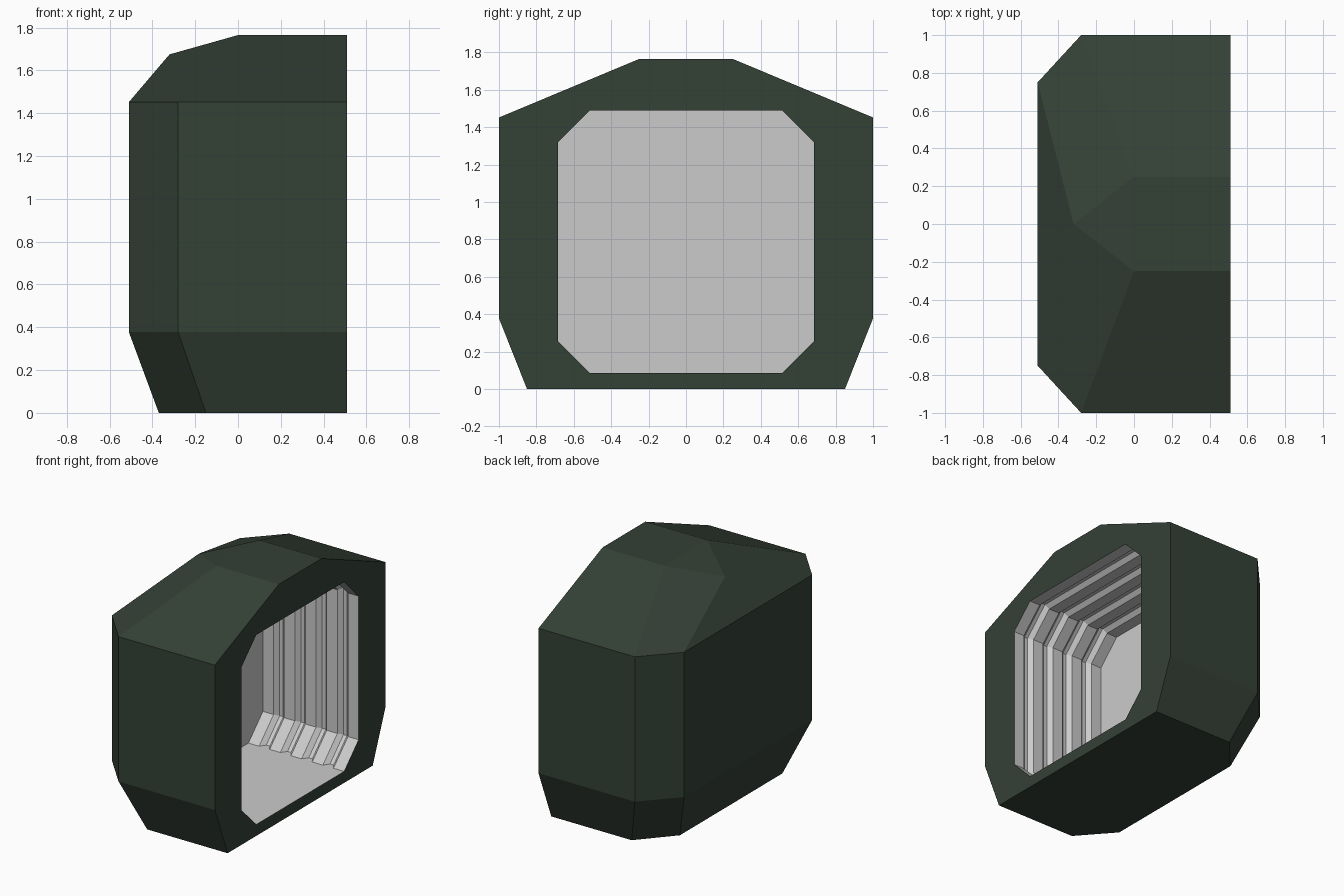
import bpy, bmesh

if "Cube" in bpy.data.objects:
    bpy.data.objects.remove(bpy.data.objects["Cube"])


def make_object(name, bm):
    bmesh.ops.remove_doubles(bm, verts=bm.verts, dist=1e-5)
    bmesh.ops.recalc_face_normals(bm, faces=bm.faces)
    mesh = bpy.data.meshes.new(name)
    bm.to_mesh(mesh)
    bm.free()
    obj = bpy.data.objects.new(name, mesh)
    bpy.context.collection.objects.link(obj)
    return obj


def bridge(bm, a, b, closed=True):
    n = len(a)
    for i in range(n if closed else n - 1):
        j = (i + 1) % n
        bm.faces.new((a[i], a[j], b[j], b[i]))


def mirrored(half):
    # closed loop in y from the +y half
    return half + [(-y, z) for y, z in reversed(half)]


FRONT = 0.51      # plane of the opening
BACK = -0.275     # inner end wall
FLOOR = 0.085


def opening(d):
    # octagonal section pushed out by d, with the floor kept level
    k = 0.414 * d
    return mirrored([(0.515 + 1.414 * d, FLOOR), (0.685 + d, 0.255 - k),
                     (0.685 + d, 1.32 + k), (0.515 + k, 1.49 + d)])


# Outer shell: base, waist and eave rings, then the faceted roof
bm = bmesh.new()


def plan_ring(side, cham_x, cham_y, back, z):
    half = [(FRONT, side), (cham_x, side), (back, cham_y)]
    pts = half + [(x, -y) for x, y in reversed(half)]
    return [bm.verts.new((x, y, z)) for x, y in pts]


base = plan_ring(0.85, -0.15, 0.60, -0.37, 0.0)
waist = plan_ring(1.0, -0.28, 0.75, -0.51, 0.378)
eave = plan_ring(1.0, -0.28, 0.75, -0.51, 1.452)
bm.faces.new(base)
bridge(bm, base, waist, closed=False)
bridge(bm, waist, eave, closed=False)

peak = bm.verts.new((-0.32, 0, 1.675))
ridge_in = [bm.verts.new((0, y, 1.765)) for y in (0.25, -0.25)]
ridge_out = [bm.verts.new((FRONT, y, 1.765)) for y in (0.25, -0.25)]
bm.faces.new((ridge_in[0], ridge_in[1], ridge_out[1], ridge_out[0]))
bm.faces.new((ridge_in[0], ridge_in[1], peak))
bm.faces.new((eave[2], eave[3], peak))
for s, ids in enumerate(((0, 1, 2), (5, 4, 3))):
    a, b, c = (eave[i] for i in ids)
    bm.faces.new((a, b, ridge_in[s], ridge_out[s]))
    bm.faces.new((b, c, peak, ridge_in[s]))

# Flat rim around the opening
rim_outer = [base[0], waist[0], eave[0], ridge_out[0],
             ridge_out[1], eave[5], waist[5], base[5]]
rim_inner = [bm.verts.new((FRONT, y, z)) for y, z in opening(0)]
bridge(bm, rim_outer, rim_inner)
shell = make_object("outer_shell", bm)

green = bpy.data.materials.new("dark_green")
green.diffuse_color = (0.034, 0.052, 0.037, 1)
green.use_nodes = True
green.node_tree.nodes["Principled BSDF"].inputs["Base Color"].default_value = green.diffuse_color
shell.data.materials.append(green)

# Ribbed lining: five lands separated by four trapezoid grooves
step = (FRONT - BACK) / 9
stations = [(FRONT, 0)]
for i in range(4):
    x = FRONT - step * (2 * i + 1)
    stations += [(x, 0), (x - step / 3, 0.03),
                 (x - 2 * step / 3, 0.03), (x - step, 0)]
stations.append((BACK, 0))

bm = bmesh.new()
rings = [[bm.verts.new((x, y, z)) for y, z in opening(d)] for x, d in stations]
for a, b in zip(rings, rings[1:]):
    bridge(bm, a, b)
bm.faces.new(rings[-1])
bmesh.ops.recalc_face_normals(bm, faces=bm.faces)
lining = make_object("ribbed_lining", bm)
lining.data.flip_normals()
